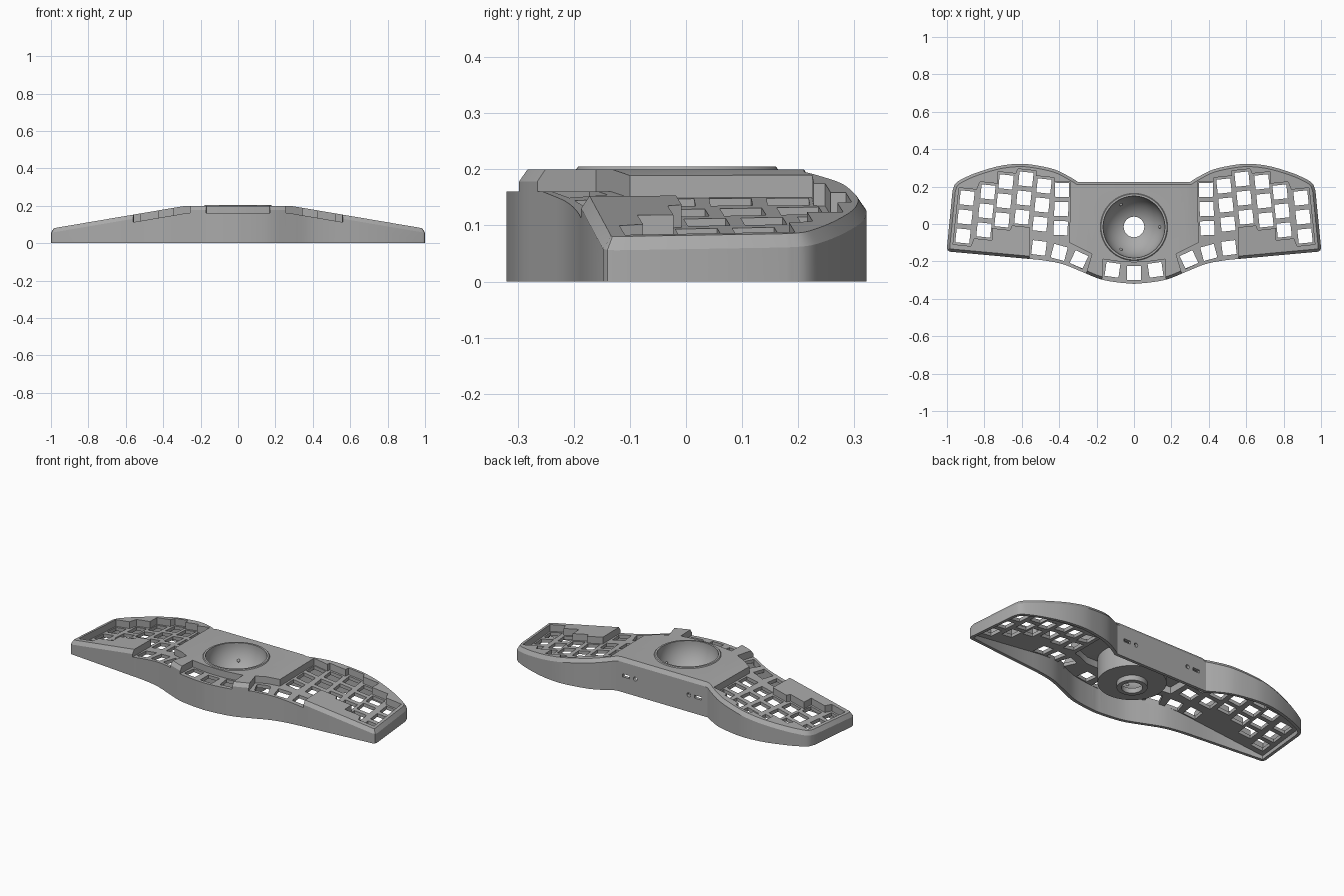
import bpy, bmesh, math
from mathutils import Matrix, Vector

if "Cube" in bpy.data.objects:
    bpy.data.objects.remove(bpy.data.objects["Cube"])

CREASE, SLOPE = 0.28, 0.17
TOP, FLOOR, CEILING = 0.2, 0.16, 0.14
CUP_Y, CUP_R = -0.016, 0.165

grey = bpy.data.materials.new("plain grey")
grey.use_nodes = True
grey.diffuse_color = (0.4, 0.4, 0.4, 1)
grey.node_tree.nodes["Principled BSDF"].inputs["Base Color"].default_value = (0.4, 0.4, 0.4, 1)


def add_object(name, bm):
    bmesh.ops.recalc_face_normals(bm, faces=bm.faces[:])
    mesh = bpy.data.meshes.new(name)
    bm.to_mesh(mesh)
    bm.free()
    mesh.materials.append(grey)
    obj = bpy.data.objects.new(name, mesh)
    bpy.context.collection.objects.link(obj)
    return obj


def spline(pts, steps=5):
    """Smooth curve through the points."""
    p = [Vector(q) for q in pts]
    p = [2 * p[0] - p[1]] + p + [2 * p[-1] - p[-2]]
    out = []
    for a, b, c, d in zip(p, p[1:], p[2:], p[3:]):
        for i in range(steps):
            t = i / steps
            out.append(0.5 * (2 * b + (c - a) * t + (2 * a - 5 * b + 4 * c - d) * t * t
                              + (3 * b - a - 3 * c + d) * t ** 3))
    return out + [p[-2]]


def inset(poly, dist):
    """Move every edge of a clockwise outline inward."""
    out = []
    for i, p in enumerate(poly):
        a = (p - poly[i - 1]).normalized()
        b = (poly[(i + 1) % len(poly)] - p).normalized()
        na, nb = Vector((a.y, -a.x)), Vector((b.y, -b.x))
        out.append(p + (na + nb) * dist / (1 + na.dot(nb)))
    return out


def mirrored(poly):
    return [Vector((-p[0], p[1])) for p in poly]


def prisms(name, polys, levels):
    """Stack (inset, height) rings; the upper heights fall away along the wings."""
    bm = bmesh.new()
    for poly in polys:
        rings = []
        for dist, z in levels:
            ring = inset(poly, dist) if dist else poly
            rings.append([bm.verts.new((p[0], p[1], z)) for p in ring])
        n = len(poly)
        for lo, hi in zip(rings, rings[1:]):
            for i in range(n):
                j = (i + 1) % n
                bm.faces.new((lo[i], lo[j], hi[j], hi[i]))
        bm.faces.new(rings[0])
        bm.faces.new(rings[-1])
    for x in (-CREASE, CREASE):
        bmesh.ops.bisect_plane(bm, geom=bm.verts[:] + bm.edges[:] + bm.faces[:],
                               plane_co=(x, 0, 0), plane_no=(1, 0, 0))
    for v in bm.verts:
        if v.co.z > 0.1:
            v.co.z -= max(0, abs(v.co.x) - CREASE) * SLOPE
    return add_object(name, bm)


def cut(target, cutter):
    cutter.hide_render = True
    mod = target.modifiers.new("cut", "BOOLEAN")
    mod.operation, mod.solver, mod.object = "DIFFERENCE", "EXACT", cutter
    bpy.context.view_layer.objects.active = target
    bpy.ops.object.modifier_apply(modifier=mod.name)
    bpy.data.objects.remove(cutter)


def corner(centre, deg, dx, dy):
    return Vector(centre) + Matrix.Rotation(math.radians(deg), 2) @ Vector((dx, dy))


def square(centre, deg, h=0.0375):
    return [corner(centre, deg, sx * h, sy * h) for sx, sy in ((-1, 1), (1, 1), (1, -1), (-1, -1))]


# Outer outline, clockwise from the back centre
back = spline([(.30, .225), (.34, .25), (.42, .29), (.52, .313), (.61, .322), (.72, .31),
               (.84, .275), (.92, .24), (.955, .215), (.97, .18)])
front = spline([(.58, -.185), (.48, -.195), (.38, -.215), (.28, -.255), (.18, -.295),
                (.09, -.312), (0, -.32)])
half = back + [Vector((1, -.125)), Vector((.997, -.14)), Vector((.985, -.148))] + front
outline = half + mirrored(half[:-1])[::-1]

# Case shell with chamfered rim and open underside
case = prisms("case", [outline], [(0, 0), (0, 0.178), (0.015, TOP)])
cut(case, prisms("cavity", [inset(outline, 0.018)], [(0, -0.05), (0, CEILING)]))
bay = [Vector(p) for p in ((.325, .2), (.325, -.09), (.2, -.14))]
cut(case, prisms("centre_cavity", [bay + mirrored(bay)[::-1]], [(0, -0.05), (0, 0.18)]))

# Key columns: top key centre and angle, from the inside outward
columns = [((.385, .182), 2), ((.481, .203), 6), ((.578, .24), 6),
           ((.684, .225), 6), ((.781, .171), 6), ((.893, .139), 6)]
holes, upper, lower = [], [], []
for centre, deg in columns:
    keys = [corner(centre, deg, 0, -0.102 * i) for i in range(3)]
    holes += [square(k, deg) for k in keys]
    w, h = (0.043, 0.044) if deg == 2 else (0.048, 0.05)
    upper += [corner(keys[0], deg, -w, h), corner(keys[0], deg, w, h)]
    lower += [corner(keys[2], deg, -w, -h), corner(keys[2], deg, w, -h)]

# Sunken key wells, open to the front at the thumb keys
thumb_edge = [Vector(p) for p in ((.563, -.33), (.275, -.33), (.225, -.16), (.345, -.10))]
well = upper + lower[4:][::-1] + thumb_edge
cut(case, prisms("key_wells", [well, mirrored(well)], [(0, FLOOR), (0, 0.35)]))
notch = [Vector(p) for p in ((0, -.205), (.06, -.203), (.165, -.188), (.175, -.4))]
cut(case, prisms("front_notch", [notch + mirrored(notch[1:])[::-1]], [(0, FLOOR), (0, 0.35)]))

# Square switch openings
holes += [square((.294, -.19), 25), square((.40, -.152), 15), square((.508, -.128), 7),
          square((.115, -.245), 8)]
holes += [mirrored(s) for s in holes]
holes.append(square((0, -.262), 0))
cut(case, prisms("switch_holes", holes, [(0, 0.125), (0, 0.35)]))

# Opening for the ball cup
ring = [Vector((0.175 * math.sin(a), CUP_Y + 0.175 * math.cos(a)))
        for a in (i * math.tau / 64 for i in range(64))]
cut(case, prisms("cup_opening", [ring], [(0, 0.11), (0, 0.35)]))

# Cable slots and round holes in the back wall
bm = bmesh.new()
for side in (-1, 1):
    place = Matrix.Translation((side * 0.235, 0.215, 0.1))
    bmesh.ops.create_cube(bm, size=1, matrix=place @ Matrix.Diagonal((0.045, 0.08, 0.018, 1)))
    place = Matrix.Translation((side * 0.175, 0.215, 0.1)) @ Matrix.Rotation(math.pi / 2, 4, "X")
    bmesh.ops.create_cone(bm, cap_ends=True, segments=20, radius1=0.012, radius2=0.012,
                          depth=0.08, matrix=place)
cut(case, add_object("port_holes", bm))

# Ball cup turned from a closed profile
r_hole, r_out = 0.055, 0.18
profile = [(r_out - .004, .205), (r_out, .2), (r_out, .045), (.08, .045), (.08, .015), (r_hole, .015)]
start = math.asin(r_hole / CUP_R)
for i in range(17):
    a = start + (math.pi / 2 - start) * i / 16
    profile.append((CUP_R * math.sin(a), TOP - CUP_R * math.cos(a)))
profile.append((CUP_R, .205))
bm = bmesh.new()
verts = [bm.verts.new((r, 0, z)) for r, z in profile]
edges = [bm.edges.new((a, b)) for a, b in zip(verts, verts[1:] + verts[:1])]
bmesh.ops.spin(bm, geom=verts + edges, cent=(0, 0, 0), axis=(0, 0, 1), angle=math.tau,
               steps=64, use_merge=True)
bmesh.ops.remove_doubles(bm, verts=bm.verts[:], dist=1e-5)
bmesh.ops.translate(bm, verts=bm.verts[:], vec=(0, CUP_Y, 0))
cup = add_object("ball_cup", bm)

# Three small bearings in the cup
bm = bmesh.new()
for i in range(3):
    a = i * math.tau / 3
    spot = (0.139 * math.cos(a), CUP_Y + 0.139 * math.sin(a), 0.111)
    bmesh.ops.create_uvsphere(bm, u_segments=12, v_segments=8, radius=0.009,
                              matrix=Matrix.Translation(spot))
bearings = add_object("bearings", bm)

for obj in (case, cup, bearings):
    bpy.ops.object.select_all(action="DESELECT")
    obj.select_set(True)
    bpy.context.view_layer.objects.active = obj
    bpy.ops.object.shade_smooth_by_angle(angle=math.radians(30))
